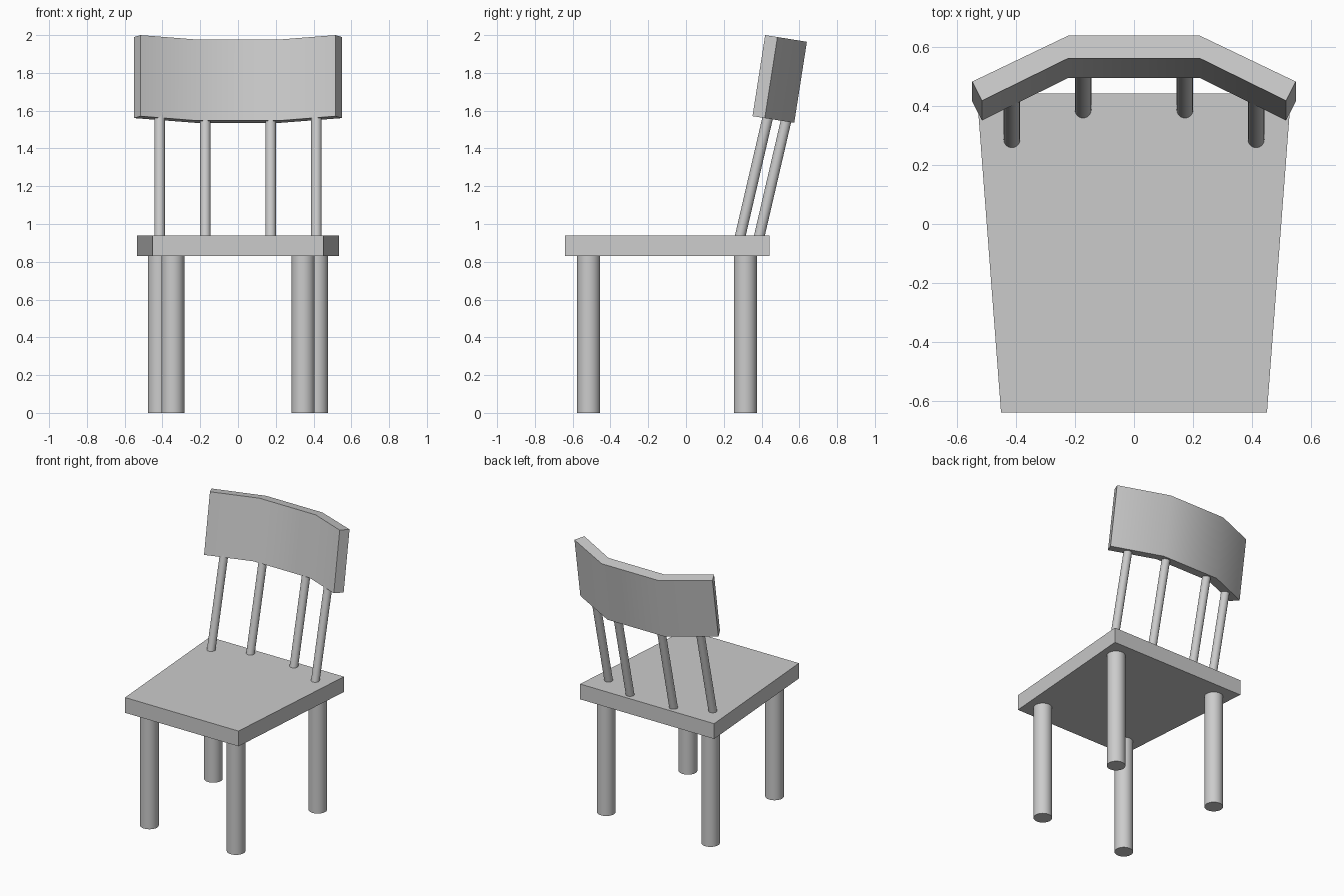
import bpy
from mathutils import Vector

if "Cube" in bpy.data.objects:
    bpy.data.objects.remove(bpy.data.objects["Cube"])


def smooth(obj):
    bpy.ops.object.select_all(action='DESELECT')
    bpy.context.view_layer.objects.active = obj
    obj.select_set(True)
    bpy.ops.object.shade_smooth_by_angle()


def prism(name, outline, sweep):
    """Closed solid from a bottom outline swept along a vector."""
    n = len(outline)
    bottom = [Vector(p) for p in outline]
    verts = bottom + [p + Vector(sweep) for p in bottom]
    faces = [tuple(range(n))[::-1], tuple(range(n, 2 * n))]
    faces += [(i, (i + 1) % n, (i + 1) % n + n, i + n) for i in range(n)]
    mesh = bpy.data.meshes.new(name)
    mesh.from_pydata(verts, [], faces)
    obj = bpy.data.objects.new(name, mesh)
    bpy.context.collection.objects.link(obj)
    return obj


def rod(name, start, end, radius):
    """Smooth cylinder between two points."""
    a, b = Vector(start), Vector(end)
    bpy.ops.mesh.primitive_cylinder_add(vertices=32, radius=radius,
                                        depth=(b - a).length, location=(a + b) / 2)
    obj = bpy.context.object
    obj.name = name
    obj.rotation_euler = (b - a).to_track_quat('Z', 'Y').to_euler()
    smooth(obj)


# Seat: tapered slab, wider at the back
SEAT_BOTTOM, SEAT_TOP = 0.83, 0.94
prism("seat", [(-0.452, -0.64, SEAT_BOTTOM), (0.452, -0.64, SEAT_BOTTOM),
               (0.534, 0.443, SEAT_BOTTOM), (-0.534, 0.443, SEAT_BOTTOM)],
      (0, 0, SEAT_TOP - SEAT_BOTTOM))

# Backrest: three-segment curved board, leaning back
right = [(0.224, 0.496), (0.517, 0.352), (0.55, 0.417), (0.224, 0.573)]
plan = [(-right[1][0], right[1][1]), (-right[0][0], right[0][1])] + right
plan += [(-right[3][0], right[3][1]), (-right[2][0], right[2][1])]
outline = [(x, y, 1.571 - 0.16 * (y - 0.352)) for x, y in plan]
smooth(prism("backrest", outline, (0, 0.067, 0.429)))

# Legs and leaning spindles, mirrored left and right
LEAN = 0.232
for side, s in (("left", -1), ("right", 1)):
    for part, x, y in (("front_leg", 0.345, -0.515), ("back_leg", 0.416, 0.314)):
        rod(f"{part}_{side}", (s * x, y, 0), (s * x, y, SEAT_BOTTOM), 0.061)
    for part, x, y, top in (("outer_spindle", 0.415, 0.288, 1.58),
                            ("inner_spindle", 0.173, 0.389, 1.57)):
        z0 = SEAT_TOP - 0.02
        rod(f"{part}_{side}", (s * x, y - 0.02 * LEAN, z0),
            (s * x, y + (top - SEAT_TOP) * LEAN, top), 0.028)
